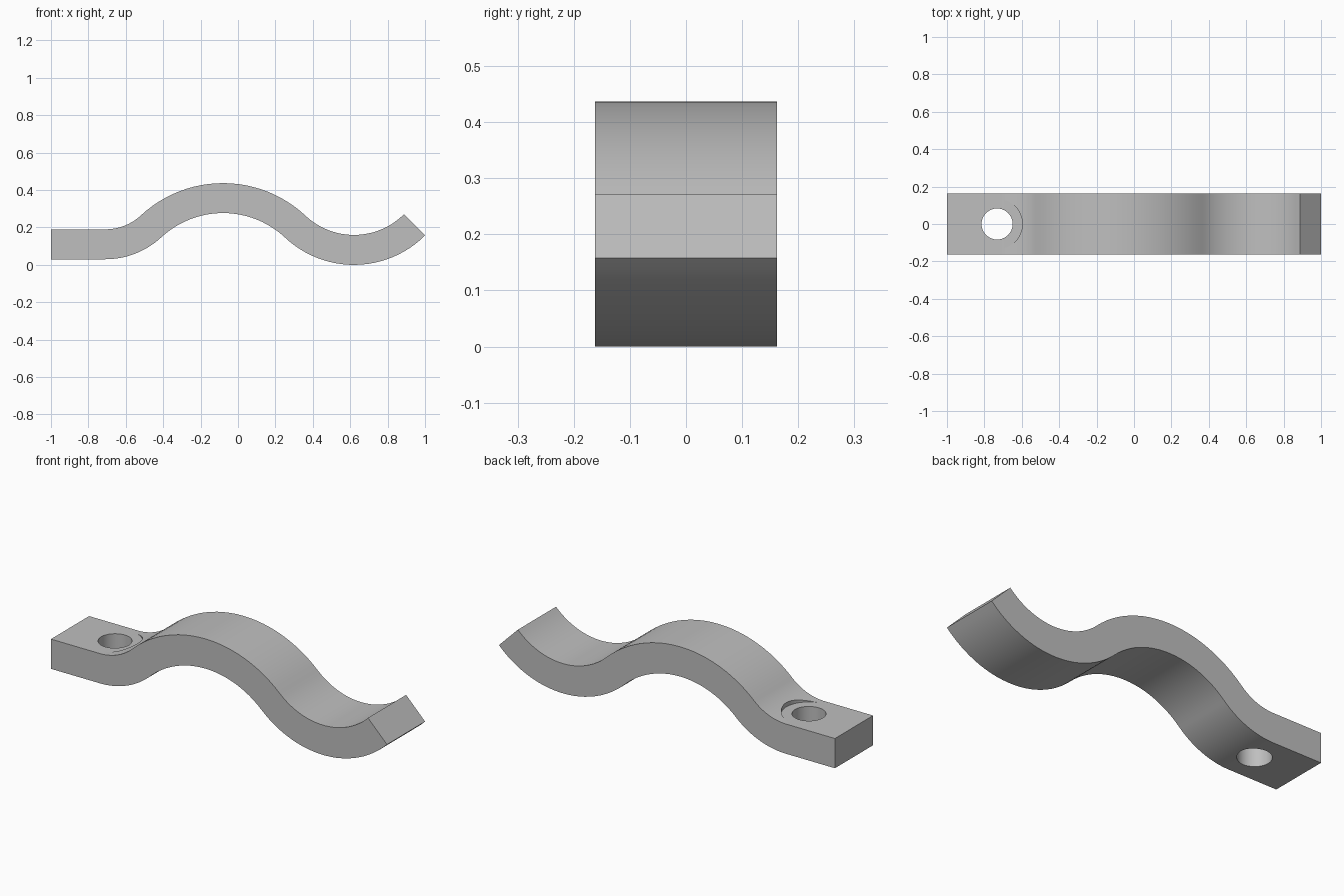
import bpy
import bmesh
from math import sin, cos, atan2, hypot, pi, radians
from mathutils import Vector

default = bpy.data.objects.get("Cube")
if default:
    bpy.data.objects.remove(default, do_unlink=True)

HALF_T = 0.08       # half thickness of the strip
HALF_W = 0.162      # half width of the strip
STEPS = 24          # segments per arc

steel = bpy.data.materials.new("plain grey")
steel.use_nodes = True
grey = (0.52, 0.52, 0.52, 1)
steel.diffuse_color = grey
steel.node_tree.nodes["Principled BSDF"].inputs["Base Color"].default_value = grey


def make_object(name, bm):
    bmesh.ops.recalc_face_normals(bm, faces=bm.faces)
    mesh = bpy.data.meshes.new(name)
    bm.to_mesh(mesh)
    bm.free()
    mesh.materials.append(steel)
    obj = bpy.data.objects.new(name, mesh)
    bpy.context.collection.objects.link(obj)
    return obj


def s_bend(x0, z0, x1, z1, r_hump):
    """Angle and foot radius of two tangent arcs rising from a foot to a crest."""
    angle = 2 * atan2(z1 - z0, abs(x1 - x0))
    return angle, abs(x1 - x0) / sin(angle) - r_hump


# Centre line: flat foot, rising arc, hump, valley, upturned tip
foot_x, foot_z = -0.71, 0.11
crest_x, crest_z = -0.08, 0.357
valley_x, valley_z = 0.62, 0.08
r_hump = 0.565
a_left, r_left = s_bend(foot_x, foot_z, crest_x, crest_z, r_hump)
a_right, r_valley = s_bend(valley_x, valley_z, crest_x, crest_z, r_hump)

line = [(Vector((-1, foot_z)), 0.0)]      # point and slope angle


def add_arc(cx, z, r, start, end):
    """Arc through slopes start..end; positive r curves up, negative down."""
    for i in range(STEPS + 1):
        a = start + (end - start) * i / STEPS
        p = Vector((cx + r * sin(a), z + r * (1 - cos(a))))
        if (p - line[-1][0]).length > 1e-4:
            line.append((p, a))


add_arc(foot_x, foot_z, r_left, 0, a_left)
add_arc(crest_x, crest_z, -r_hump, a_left, -a_right)
add_arc(valley_x, valley_z, r_valley, -a_right, radians(45))

# Strip: offset the centre line both ways and extrude across the width
side = lambda s: [p + Vector((-sin(a), cos(a))) * HALF_T * s for p, a in line]
outline = side(-1) + side(1)[::-1]
bm = bmesh.new()
face = bm.faces.new([bm.verts.new((p.x, -HALF_W, p.y)) for p in outline])
swept = bmesh.ops.extrude_face_region(bm, geom=[face])["geom"]
bmesh.ops.translate(bm, vec=(0, 2 * HALF_W, 0),
                    verts=[v for v in swept if isinstance(v, bmesh.types.BMVert)])
strip = make_object("wavy_strip", bm)


def drill(name, radius, bottom, top):
    """Subtract a vertical cylinder from the strip."""
    bm = bmesh.new()
    bmesh.ops.create_cone(bm, cap_ends=True, segments=64, radius1=radius,
                          radius2=radius, depth=top - bottom)
    bmesh.ops.translate(bm, verts=bm.verts, vec=(-0.732, 0, (top + bottom) / 2))
    cutter = make_object(name, bm)
    cutter.hide_render = True
    mod = strip.modifiers.new(name, "BOOLEAN")
    mod.operation = "DIFFERENCE"
    mod.solver = "EXACT"
    mod.object = cutter
    return cutter


# Bolt hole and the seat for its head, level with the flat foot
cutters = [drill("bolt_hole", 0.083, -0.2, 0.6),
           drill("bolt_head_seat", 0.135, foot_z + HALF_T + 0.0005, 0.6)]

bpy.context.view_layer.update()
evaluated = strip.evaluated_get(bpy.context.evaluated_depsgraph_get())
finished = bpy.data.meshes.new_from_object(evaluated)
strip.modifiers.clear()
strip.data = finished
for cutter in cutters:
    bpy.data.objects.remove(cutter, do_unlink=True)

# Smooth bends with crisp edges
bpy.ops.object.select_all(action="DESELECT")
strip.select_set(True)
bpy.context.view_layer.objects.active = strip
bpy.ops.object.shade_smooth_by_angle(angle=radians(30))
